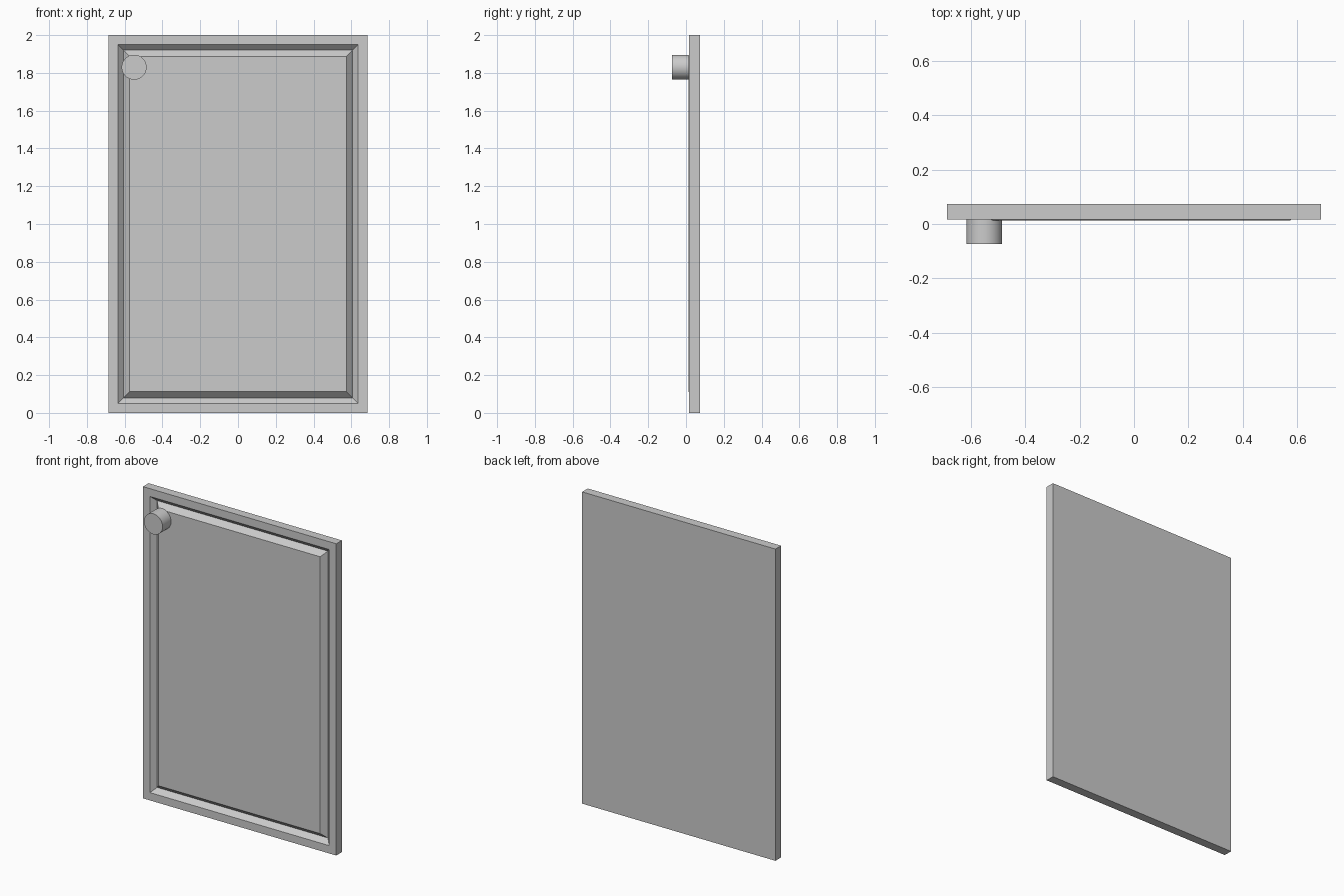
import bpy
import bmesh
import math
from mathutils import Matrix

cube = bpy.data.objects.get("Cube")
if cube:
    bpy.data.objects.remove(cube, do_unlink=True)

grey = bpy.data.materials.new("plain_grey")
grey.use_nodes = True
colour = (0.6, 0.6, 0.6, 1)
grey.diffuse_color = colour
grey.node_tree.nodes["Principled BSDF"].inputs["Base Color"].default_value = colour

HALF_WIDTH, HEIGHT = 0.686, 2.0
BACK, FRONT = 0.073, 0.016


def add_object(name, bm):
    bmesh.ops.recalc_face_normals(bm, faces=bm.faces)
    mesh = bpy.data.meshes.new(name)
    bm.to_mesh(mesh)
    bm.free()
    mesh.materials.append(grey)
    obj = bpy.data.objects.new(name, mesh)
    bpy.context.collection.objects.link(obj)
    return obj


def rectangle(bm, margin, y):
    """Corner loop of the door outline, shrunk by a margin."""
    x, low, high = HALF_WIDTH - margin, margin, HEIGHT - margin
    return [bm.verts.new((px, y, pz))
            for px, pz in ((-x, low), (x, low), (x, high), (-x, high))]


# Door panel: slab edge, flat border, V-groove and slightly raised field
bm = bmesh.new()
steps = ((0, BACK), (0, FRONT), (0.05, FRONT), (0.08, 0.046), (0.112, 0.013))
loops = [rectangle(bm, margin, y) for margin, y in steps]
for outer, inner in zip(loops, loops[1:]):
    for i in range(4):
        j = (i + 1) % 4
        bm.faces.new((outer[i], outer[j], inner[j], inner[i]))
bm.faces.new(loops[0])
bm.faces.new(loops[-1])
add_object("door_panel", bm)

# Round knob in the upper corner
bm = bmesh.new()
knob_front, knob_back = -0.073, 0.016
placement = (Matrix.Translation((-0.55, (knob_front + knob_back) / 2, 1.83))
             @ Matrix.Rotation(math.pi / 2, 4, "X"))
bmesh.ops.create_cone(bm, cap_ends=True, segments=48, radius1=0.066,
                      radius2=0.066, depth=knob_back - knob_front,
                      matrix=placement)
knob = add_object("knob", bm)
bpy.ops.object.select_all(action="DESELECT")
knob.select_set(True)
bpy.context.view_layer.objects.active = knob
bpy.ops.object.shade_smooth_by_angle(angle=math.radians(35))
